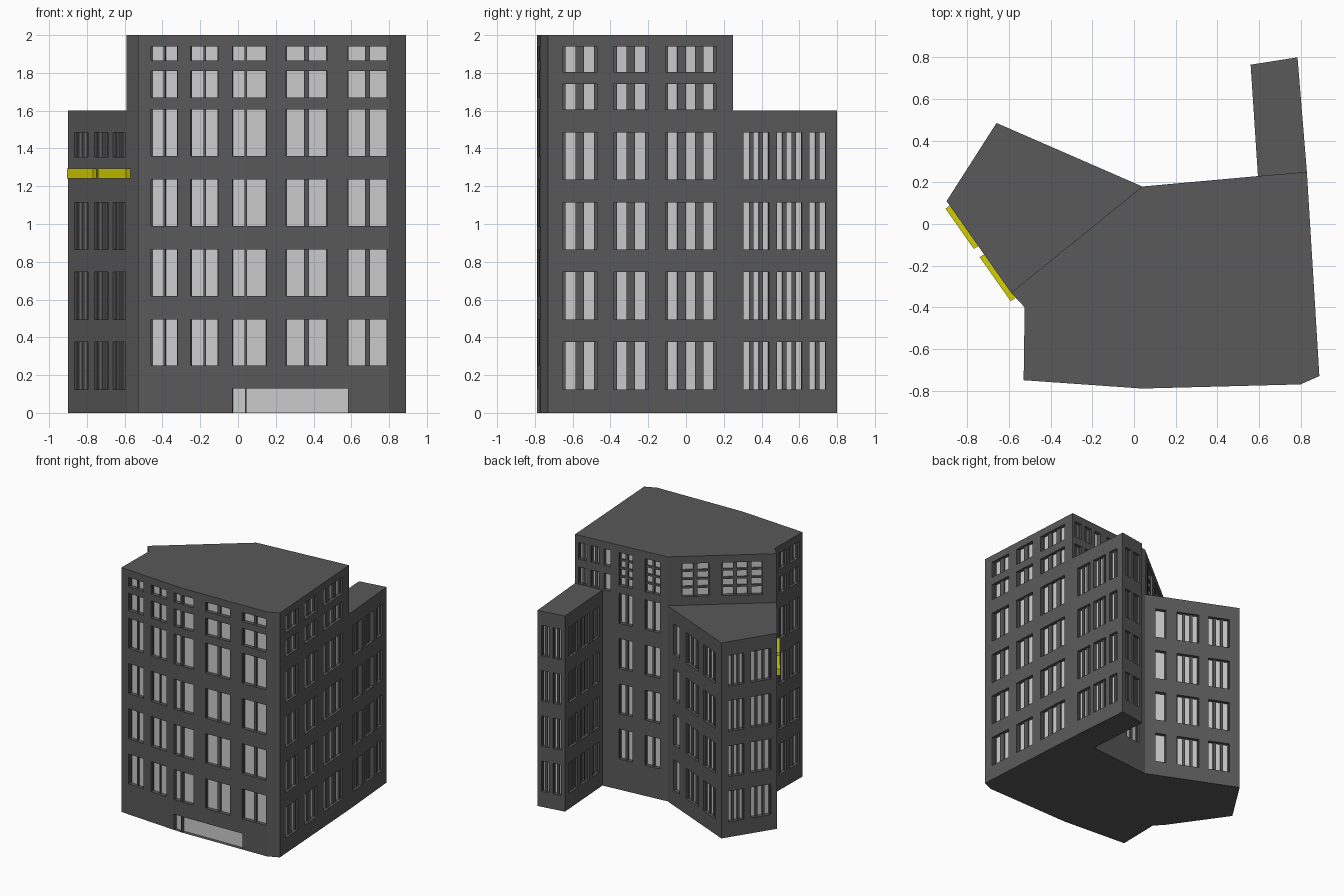
import bpy, bmesh
from mathutils import Vector

if "Cube" in bpy.data.objects:
    bpy.data.objects.remove(bpy.data.objects["Cube"])

DEPTH, BAR = 0.03, 0.018      # window recess and how far glazing bars stand out


def material(name, rgb):
    m = bpy.data.materials.new(name)
    m.diffuse_color = (*rgb, 1)
    m.use_nodes = True
    m.node_tree.nodes["Principled BSDF"].inputs["Base Color"].default_value = m.diffuse_color
    return m


DARK = material("dark_masonry", (0.10, 0.10, 0.10))
YELLOW = material("yellow_sign", (0.65, 0.62, 0.0))


def finish(bm, name, mat=None):
    me = bpy.data.meshes.new(name)
    bm.to_mesh(me)
    bm.free()
    ob = bpy.data.objects.new(name, me)
    bpy.context.collection.objects.link(ob)
    if mat:
        me.materials.append(mat)
    return ob


def quad(bm, pts):
    bm.faces.new([bm.verts.new(p) for p in pts])


def box(bm, P, u0, u1, z0, z1, d0, d1):
    """Box in wall coordinates: u along the wall, z up, d inwards."""
    c = [bm.verts.new(P(u, z, d)) for d in (d0, d1)
         for u, z in ((u0, z0), (u1, z0), (u1, z1), (u0, z1))]
    for f in ((0, 1, 2, 3), (7, 6, 5, 4), (0, 4, 5, 1), (1, 5, 6, 2), (2, 6, 7, 3), (3, 7, 4, 0)):
        bm.faces.new([c[i] for i in f])


def wall_frame(p, q):
    a, b = Vector((*p, 0)), Vector((*q, 0))
    t = (b - a).normalized()
    inward = Vector((-t.y, t.x, 0))
    return (b - a).length, lambda u, z, d=0: a + t * u + inward * d + Vector((0, 0, z))


def wall(name, p, q, z0, z1, groups=(), bar=0.02, edge=0.006):
    """Wall with recessed windows; groups = (columns (from, to, panes), rows, panes high)."""
    L, P = wall_frame(p, q)
    holes = [(a * L, b * L, lo, hi, n, nz) for cols, rows, nz in groups
             for a, b, n in cols for lo, hi in rows]
    us = sorted({0, L} | {u for h in holes for u in h[:2]})
    zs = sorted({z0, z1} | {z for h in holes for z in h[2:4]})
    bm, glass = bmesh.new(), bmesh.new()
    # masonry around the openings
    for u0, u1 in zip(us, us[1:]):
        for a, b in zip(zs, zs[1:]):
            uc, zc = (u0 + u1) / 2, (a + b) / 2
            if not any(h[0] < uc < h[1] and h[2] < zc < h[3] for h in holes):
                quad(bm, (P(u0, a), P(u1, a), P(u1, b), P(u0, b)))
    bmesh.ops.remove_doubles(bm, verts=bm.verts, dist=1e-5)
    for u0, u1, a, b, n, nz in holes:
        # reveals
        ring = [(u0, a), (u1, a), (u1, b), (u0, b)]
        for i in range(4):
            s, e = ring[i], ring[(i + 1) % 4]
            quad(bm, (P(*s), P(*e), P(*e, DEPTH), P(*s, DEPTH)))
        # glass and glazing bars
        quad(glass, [P(u, z, DEPTH) for u, z in ring])
        if n > 1:
            for s in (u0, u1 - edge):
                box(bm, P, s, s + edge, a, b, BAR, DEPTH)
            pane = (u1 - u0 - 2 * edge - (n - 1) * bar) / n
            for i in range(1, n):
                s = u0 + edge + i * pane + (i - 1) * bar
                box(bm, P, s, s + bar, a, b, BAR, DEPTH)
        for j in range(1, nz):
            z = a + (b - a) * j / nz
            box(bm, P, u0, u1, z - .008, z + .008, BAR, DEPTH)
    finish(bm, name, DARK)
    if holes:
        finish(glass, name + "_glass")
    else:
        glass.free()


def slab(name, pts, z, down=False):
    bm = bmesh.new()
    quad(bm, [(x, y, z) for x, y in (reversed(pts) if down else pts)])
    bmesh.ops.triangulate(bm, faces=bm.faces)
    finish(bm, name, DARK)


# Plan, counter-clockwise
T = [(-.53, -.75), (.04, -.79), (.80, -.77), (.89, -.73), (.83, .25),
     (.595, .23), (.04, .18), (-.59, -.33), (-.525, -.40)]
R = [T[4], (.785, .80), (.56, .765), T[5]]
W = [T[6], (-.66, .485), (-.90, .11), T[7]]
H, LOW = 2.0, 1.6

# Floor heights
TALL = [(.25 + .37 * i, .495 + .37 * i) for i in range(4)]
FRONT = TALL + [(1.67, 1.81), (1.865, 1.94)]
SIDE = [(.125 + .37 * i, .375 + .37 * i) for i in range(4)]
SHORT = [(1.605, 1.74), (1.805, 1.94)]
TOP, DOOR = [(1.67, 1.94)], [(0, .13)]

# Tower
wall("front_left_wall", T[0], T[1], 0, H,
     [([(.12, .37, 2), (.49, .75, 2), (.88, .99, 1)], FRONT, 1), ([(.88, .995, 1)], DOOR, 1)], .012)
wall("front_right_wall", T[1], T[2], 0, H,
     [([(.01, .145, 1), (.28, .57, 2), (.71, .99, 2)], FRONT, 1), ([(.005, .715, 1)], DOOR, 1)], .025)
wall("front_corner_wall", T[2], T[3], 0, H)
wall("right_wall", T[3], T[4], 0, H,
     [([(.08, .265, 2), (.357, .54, 2), (.633, .908, 3)], SIDE + SHORT, 1)], .045, .015)
wall("back_upper_wall", T[4], T[5], LOW, H, [([(.12, .42, 2), (.58, .88, 2)], SHORT, 1)])
wall("back_wall", T[5], T[6], 0, H,
     [([(.02, .12, 1)], SHORT, 1), ([(.25, .46, 2), (.65, .88, 2)], TALL, 1),
      ([(.25, .46, 2), (.65, .88, 2)], TOP, 4)])
wall("back_left_upper_wall", T[6], T[7], LOW, H,
     [([(.13, .38, 2), (.50, .87, 3)], TOP, 4)], .03)
wall("left_corner_wall", T[7], T[8], 0, H)
wall("left_wall", T[8], T[0], 0, H, [([(.12, .42, 2), (.55, .88, 2)], SIDE + SHORT, 1)])

# Right rear wing
wall("right_wing_outer_wall", R[0], R[1], 0, LOW,
     [([(.10, .345, 3), (.42, .66, 3), (.735, .89, 2)], SIDE, 1)], .022, .002)
wall("right_wing_end_wall", R[1], R[2], 0, LOW, [([(.14, .42, 2), (.56, .86, 2)], SIDE, 1)])
wall("right_wing_inner_wall", R[2], R[3], 0, LOW,
     [([(.11, .34, 3), (.42, .65, 3), (.74, .92, 2)], SIDE, 1)])

# Left wing
wall("left_wing_back_wall", W[0], W[1], 0, LOW,
     [([(.11, .22, 1), (.34, .57, 3), (.67, .89, 3)], SIDE, 1)], .022)
wall("left_wing_end_wall", W[1], W[2], 0, LOW, [([(.13, .41, 3), (.53, .89, 3)], SIDE, 1)])
wall("left_wing_front_wall", W[2], W[3], 0, LOW,
     [([(.11, .34, 3), (.45, .68, 3), (.77, .985, 3)], SIDE[:3] + [(1.355, 1.485)], 1)])

# Roofs and underside
slab("tower_roof", T, H)
slab("right_wing_roof", R, LOW)
slab("left_wing_roof", W, LOW)
slab("tower_base", T, 0, True)
slab("right_wing_base", R, 0, True)
slab("left_wing_base", W, 0, True)

# Plain sign boards on the left wing
L, P = wall_frame(W[2], W[3])
bm = bmesh.new()
for a, b in ((.05, .49), (.58, 1.06)):
    box(bm, P, a * L, b * L, 1.24, 1.295, -.025, .004)
finish(bm, "sign_boards", YELLOW)
